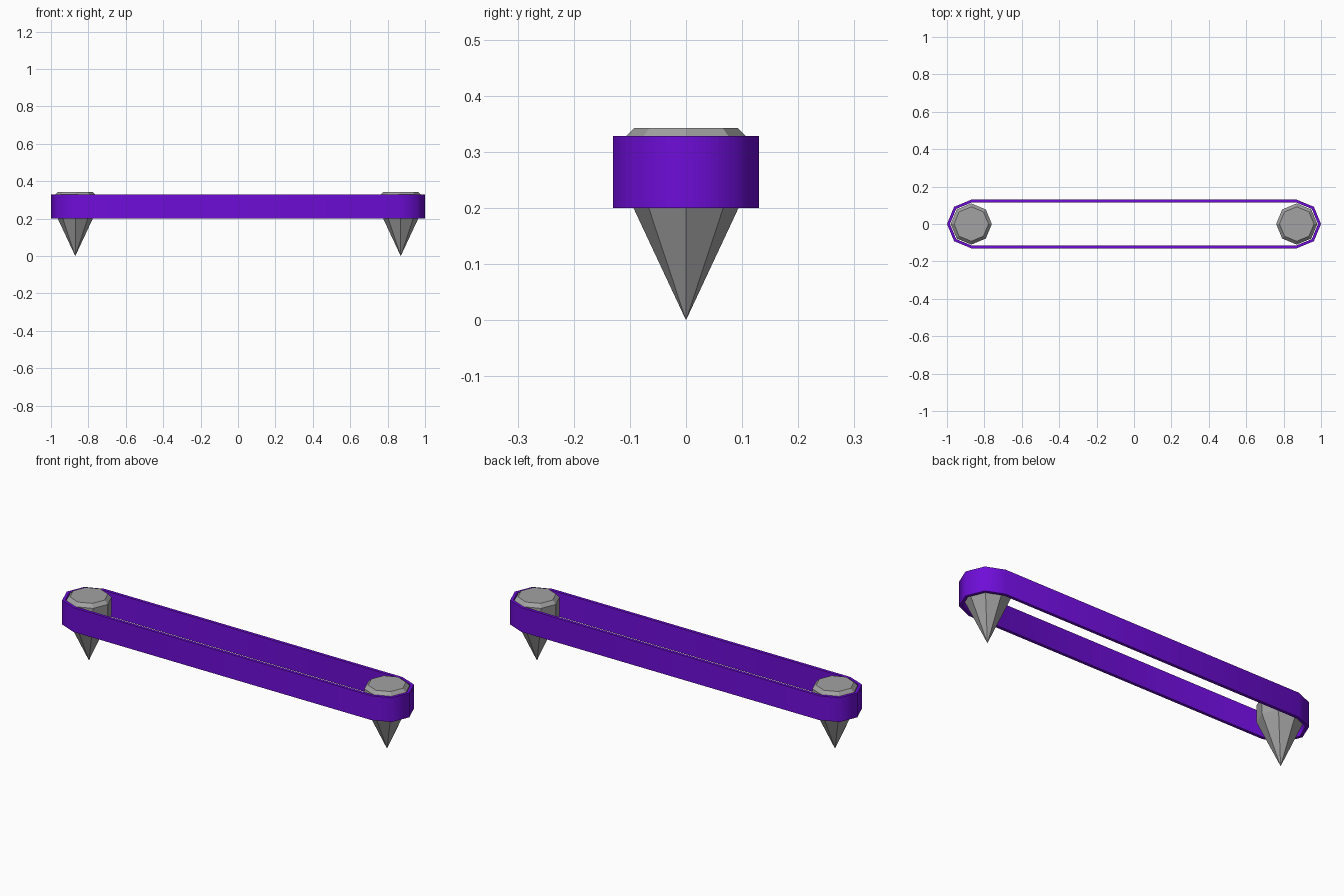
import bpy, bmesh, math

if "Cube" in bpy.data.objects:
    bpy.data.objects.remove(bpy.data.objects["Cube"])

STAKE_X = 0.87


def material(name, color):
    m = bpy.data.materials.new(name)
    m.diffuse_color = (*color, 1)
    m.use_nodes = True
    m.node_tree.nodes["Principled BSDF"].inputs["Base Color"].default_value = m.diffuse_color
    return m


def finish(name, bm, mat):
    bmesh.ops.recalc_face_normals(bm, faces=bm.faces)
    me = bpy.data.meshes.new(name)
    bm.to_mesh(me)
    bm.free()
    me.materials.append(mat)
    ob = bpy.data.objects.new(name, me)
    bpy.context.collection.objects.link(ob)
    return ob


def ring(bm, r, z):
    return [bm.verts.new((r * math.cos(i * math.pi / 4), r * math.sin(i * math.pi / 4), z))
            for i in range(8)]


def bridge(bm, a, b):
    n = len(a)
    for i in range(n):
        bm.faces.new((a[i], a[(i + 1) % n], b[(i + 1) % n], b[i]))


purple = material("purple", (0.155, 0.004, 0.68))
grey = material("grey", (0.36, 0.36, 0.36))


# stakes: pointed octagonal pegs with a chamfered top
def stake(name, x):
    bm = bmesh.new()
    tip = bm.verts.new((0, 0, 0))
    low, high, cap = ring(bm, 0.11, 0.235), ring(bm, 0.11, 0.325), ring(bm, 0.092, 0.343)
    for i in range(8):
        bm.faces.new((tip, low[(i + 1) % 8], low[i]))
    bridge(bm, low, high)
    bridge(bm, high, cap)
    bm.faces.new(cap)
    finish(name, bm, grey).location.x = x


stake("left_stake", -STAKE_X)
stake("right_stake", STAKE_X)


# band: closed loop stretched around both stakes
def loop(bm, r, z):
    pts = []
    for sx, start in ((1, -90), (-1, 90)):
        for k in range(5):
            a = math.radians(start + 45 * k)
            pts.append(bm.verts.new((sx * STAKE_X + r * math.cos(a), r * math.sin(a), z)))
    return pts


bm = bmesh.new()
loops = [loop(bm, 0.13, 0.20), loop(bm, 0.13, 0.328), loop(bm, 0.114, 0.328), loop(bm, 0.114, 0.20)]
for i in range(4):
    bridge(bm, loops[i], loops[(i + 1) % 4])
band = finish("band", bm, purple)
bpy.ops.object.select_all(action='DESELECT')
band.select_set(True)
bpy.context.view_layer.objects.active = band
bpy.ops.object.shade_smooth_by_angle(angle=math.radians(60))
